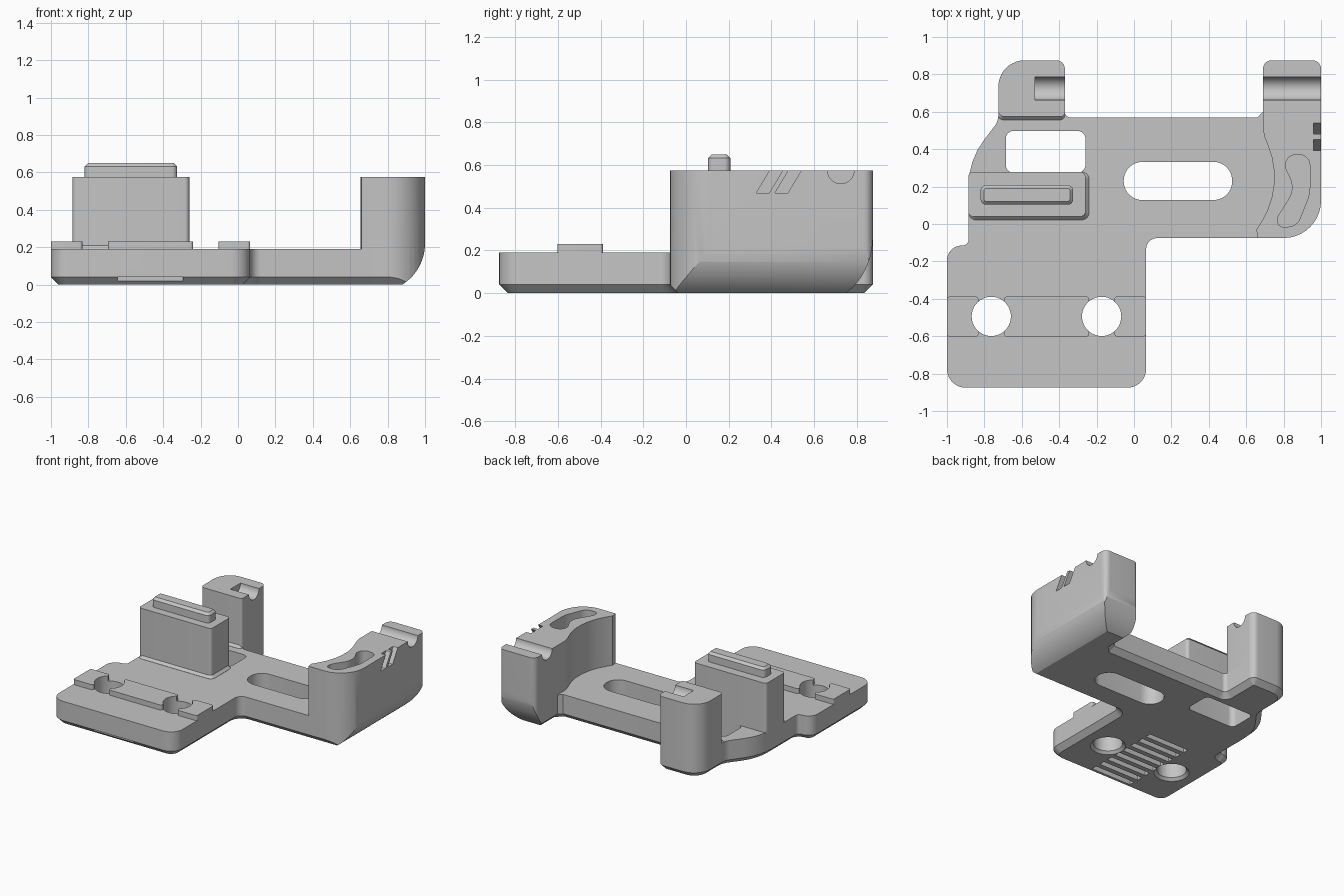
import bpy, bmesh, math
from mathutils import Vector, Matrix

cube = bpy.data.objects.get("Cube")
if cube:
    bpy.data.objects.remove(cube, do_unlink=True)

grey = bpy.data.materials.new("plain grey")
grey.use_nodes = True
grey.diffuse_color = (0.56, 0.56, 0.56, 1)
grey.node_tree.nodes["Principled BSDF"].inputs["Base Color"].default_value = grey.diffuse_color

AXES = {"z": lambda u, v, w: (u, v, w),
        "y": lambda u, v, w: (u, w, v),
        "x": lambda u, v, w: (w, u, v)}
TOP, DECK = 0.575, 0.19


def rounded(corners):
    """Counter-clockwise outline; each corner is (x, y) or (x, y, radius)."""
    out, n = [], len(corners)
    for i, c in enumerate(corners):
        p = Vector(c[:2])
        r = c[2] if len(c) > 2 else 0
        if not r:
            out.append(p)
            continue
        d1 = (p - Vector(corners[i - 1][:2])).normalized()
        d2 = (Vector(corners[(i + 1) % n][:2]) - p).normalized()
        turn = math.atan2(d1.x * d2.y - d1.y * d2.x, d1.dot(d2))
        start = p - d1 * r * math.tan(abs(turn) / 2)
        centre = start + Vector((-d1.y, d1.x)) * math.copysign(r, turn)
        steps = max(3, round(abs(turn) / math.radians(9)))
        for k in range(steps + 1):
            out.append(centre + Matrix.Rotation(turn * k / steps, 2) @ (start - centre))
    return out


def inset(pts, d):
    """Mitred inward offset of an outline."""
    out = []
    for i, p in enumerate(pts):
        a = (p - pts[i - 1]).normalized()
        b = (pts[(i + 1) % len(pts)] - p).normalized()
        na, nb = Vector((-a.y, a.x)), Vector((-b.y, b.x))
        out.append(p + (na + nb) * d / (1 + na.dot(nb)))
    return out


def prism(name, pts, lo, hi, bottom=0, top=0, axis="z"):
    """Extruded outline with optional chamfers at either end (negative flares out)."""
    pts = [Vector(p) for p in pts]
    rings = [(pts, lo + abs(bottom)), (pts, hi - abs(top))]
    if bottom:
        rings.insert(0, (inset(pts, bottom), lo))
    if top:
        rings.append((inset(pts, top), hi))
    bm = bmesh.new()
    loops = [[bm.verts.new(AXES[axis](p.x, p.y, w)) for p in ring] for ring, w in rings]
    for a, b in zip(loops, loops[1:]):
        for i in range(len(a)):
            bm.faces.new((a[i - 1], a[i], b[i], b[i - 1]))
    bm.faces.new(loops[0])
    bm.faces.new(loops[-1])
    bmesh.ops.recalc_face_normals(bm, faces=bm.faces)
    mesh = bpy.data.meshes.new(name)
    bm.to_mesh(mesh)
    bm.free()
    mesh.materials.append(grey)
    ob = bpy.data.objects.new(name, mesh)
    bpy.context.collection.objects.link(ob)
    return ob


def box(x0, x1, y0, y1, r=0):
    return rounded([(x0, y0, r), (x1, y0, r), (x1, y1, r), (x0, y1, r)])


def arc(x, y, rx, ry, first=0, last=360, n=40):
    """Points on an ellipse between two angles in degrees."""
    angles = [math.radians(first + (last - first) * k / n) for k in range(n)]
    return [(x + rx * math.cos(a), y + ry * math.sin(a)) for a in angles]


def combine(target, tool, operation="DIFFERENCE", keep=False):
    mod = target.modifiers.new("cut", "BOOLEAN")
    mod.operation, mod.solver, mod.object = operation, "EXACT", tool
    bpy.context.view_layer.objects.active = target
    bpy.ops.object.modifier_apply(modifier=mod.name)
    if not keep:
        bpy.data.objects.remove(tool, do_unlink=True)


parts = []

# Base plate with bevelled underside
plate = prism("base_plate", rounded([
    (-1, -0.875, 0.1), (0.065, -0.875, 0.1), (0.065, -0.075, 0.06), (0.86, -0.075, 0.15),
    (0.86, 0.62), (0.69, 0.62), (0.69, 0.6), (0.66, 0.57), (-0.37, 0.57, 0.03), (-0.37, 0.875, 0.045),
    (-0.725, 0.875, 0.14), (-0.725, 0.55, 0.1), (-0.885, 0.34, 0.4),
    (-0.885, -0.115, 0.03), (-1, -0.115, 0.08)]), 0, DECK, bottom=0.04)
combine(plate, prism("window", box(-0.685, -0.26, 0.275, 0.497, 0.04), -0.1, 0.4))
combine(plate, prism("long_slot", box(-0.055, 0.525, 0.128, 0.332, 0.1), -0.1, 0.4))
parts.append(plate)

# Raised pads across the front deck
for side, (x0, x1) in {"right": (-1, -0.832), "middle": (-0.695, -0.24), "left": (-0.105, 0.065)}.items():
    parts.append(prism(side + "_pad", box(x0, x1, -0.602, -0.388, 0.015), DECK, 0.23))

# Round screw holes through plate and pads, countersunk below
for x in (-0.763, -0.173):
    hole = prism("screw_hole", arc(x, -0.494, 0.105, 0.105), 0, 0.4, bottom=-0.02)
    for ob in parts:
        combine(ob, hole, keep=True)
    bpy.data.objects.remove(hole, do_unlink=True)

# Grip grooves under the plate
for k in range(9):
    y = -0.9 + k * 0.085
    combine(plate, prism("groove", box(-0.645, -0.295, y, y + 0.045), -0.1, 0.04))

# Tower with its key and foot
parts.append(prism("tower", box(-0.885, -0.26, 0.04, 0.278, 0.025), DECK, TOP))
parts.append(prism("tower_foot", box(-0.885, -0.24, 0.022, 0.278, 0.04), DECK, DECK + 0.02, top=0.019))
parts.append(prism("tower_key", box(-0.82, -0.325, 0.103, 0.208, 0.03), TOP, 0.65, top=0.018))

# Corner post
post = prism("corner_post", rounded([(-0.37, 0.575, 0.02), (-0.37, 0.875, 0.045), (-0.725, 0.875, 0.14),
                                     (-0.725, 0.575, 0.03)]), DECK, TOP)
combine(post, prism("post_groove", arc(0.725, TOP, 0.062, 0.062), -0.53, 0, axis="x"))
parts.append(post)
parts.append(prism("post_foot", box(-0.725, -0.37, 0.557, 0.62, 0.025), DECK, DECK + 0.02, top=0.019))

# Side wall with a scooped inner face
wall = prism("side_wall", rounded([
    (0.66, -0.075), (1, -0.075, 0.2), (1, 0.875, 0.045), (0.69, 0.875, 0.045),
    (0.69, 0.48, 0.2), (0.81, 0.21, 0.45), (0.655, -0.03)]), 0, TOP)

# Round the wall below on its outer and back edges, bevel its inner and front edges
outer = [(0.5, 0.04), (0.69, 0.04), (0.73, 0), (0.77, -0.1), (0.85, -0.1)]
outer += arc(0.74, 0.22, 0.26, 0.26, -58, 0, 14) + [(1, 0.22), (1.02, 0.7), (0.5, 0.7)]
combine(wall, prism("outer_round", outer, -0.3, 1.2, axis="y"), "INTERSECT")
back = [(-0.3, 0.27), (-0.035, -0.0), (0, -0.1), (0.7, -0.1)]
back += arc(0.575, 0.26, 0.3, 0.32, -56, 0, 14) + [(0.875, 0.26), (0.9, 0.7), (-0.3, 0.7)]
combine(wall, prism("back_round", back, 0.4, 1.2, axis="x"), "INTERSECT")
combine(wall, prism("wall_groove", arc(0.725, TOP, 0.062, 0.062), 0.5, 1.2, axis="x"))

# Curved pocket in the top of the wall
pocket = rounded([(0.77, -0.015, 0.025), (0.87, -0.015, 0.07), (0.94, 0.16, 0.2), (0.94, 0.37, 0.055),
                  (0.81, 0.37, 0.055), (0.81, 0.3, 0.06), (0.865, 0.19, 0.12), (0.77, 0.04, 0.02)])
combine(wall, prism("pocket", pocket, TOP - 0.1, 0.7))

# Two slanted notches on the outer face
for y in (0.33, 0.417):
    slash = [(y, 0.47), (y + 0.06, 0.47), (y + 0.138, 0.6), (y + 0.078, 0.6)]
    combine(wall, prism("notch", slash, 0.96, 1.1, axis="x"))
parts.append(wall)

# Smooth the curved sides, keep edges sharp
bpy.ops.object.select_all(action="DESELECT")
for ob in parts:
    ob.select_set(True)
bpy.context.view_layer.objects.active = plate
bpy.ops.object.shade_smooth_by_angle(angle=math.radians(25))
